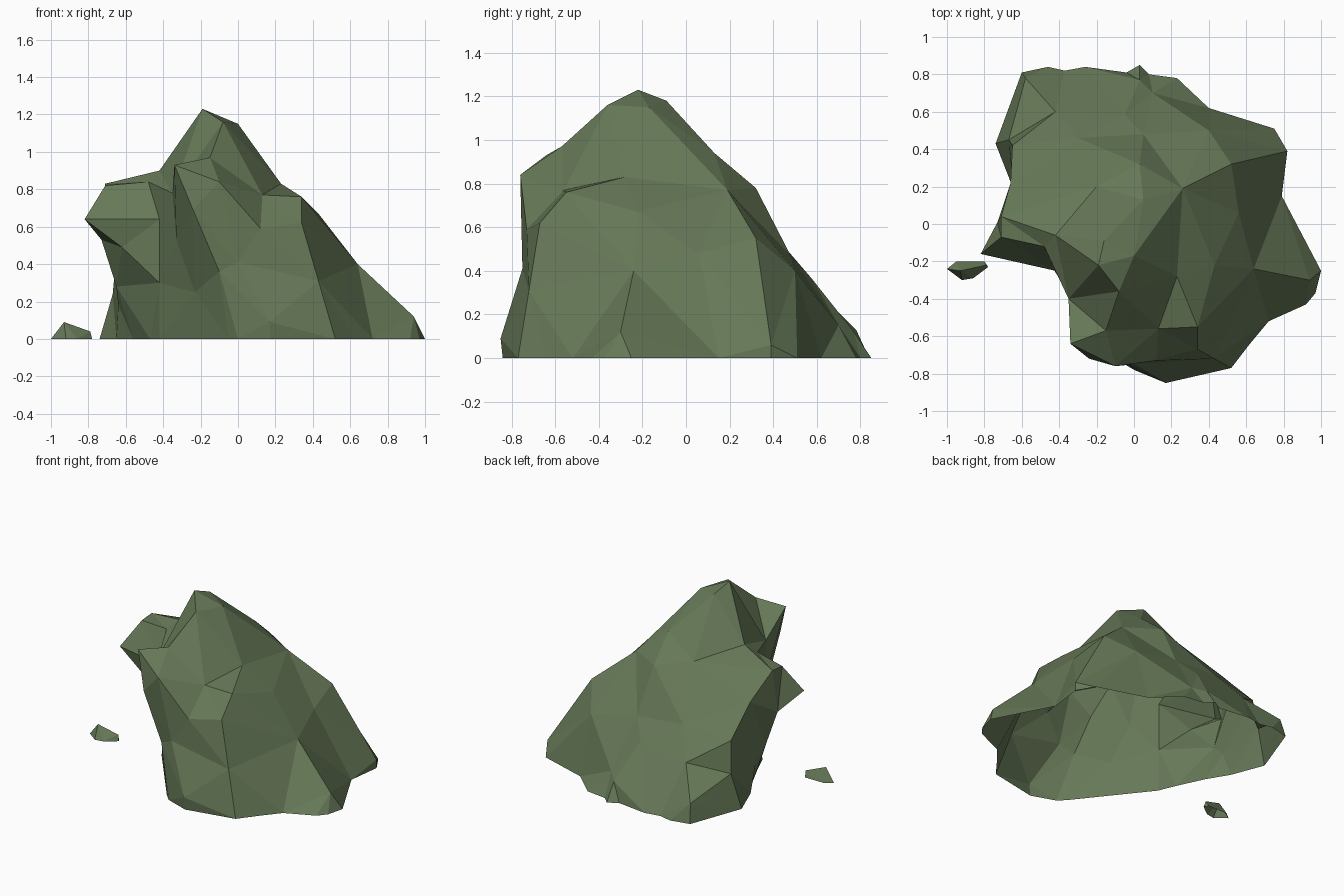
import bpy
import bmesh
from mathutils import Vector

cube = bpy.data.objects.get("Cube")
if cube:
    bpy.data.objects.remove(cube, do_unlink=True)


def make_material(name, colour):
    material = bpy.data.materials.new(name)
    material.use_nodes = True
    material.diffuse_color = colour
    shader = material.node_tree.nodes["Principled BSDF"]
    shader.inputs["Base Color"].default_value = colour
    shader.inputs["Roughness"].default_value = 0.9
    return material


def ground(outline):
    """Lift a flat outline into points on the ground."""
    return [(x, y, 0) for x, y in outline]


def wrap_rock(name, centre, ridges, material):
    """Stretch a faceted skin over ridge lines, open underneath.

    The corners are pushed onto a dome, joined there by a convex hull,
    and then moved back to their own places.
    """
    corners = [Vector(point) for ridge in ridges for point in ridge]
    bm = bmesh.new()
    verts = [bm.verts.new((corner - centre).normalized()) for corner in corners]
    bmesh.ops.convex_hull(bm, input=verts)
    for vert, corner in zip(verts, corners):
        vert.co = corner

    # Remove the underside
    underside = [face for face in bm.faces
                 if all(vert.co.z < 0.001 for vert in face.verts)]
    bmesh.ops.delete(bm, geom=underside, context="FACES")
    bmesh.ops.recalc_face_normals(bm, faces=bm.faces[:])
    if sum(face.normal.z * face.calc_area() for face in bm.faces) < 0:
        bmesh.ops.reverse_faces(bm, faces=bm.faces[:])

    mesh = bpy.data.meshes.new(name)
    bm.to_mesh(mesh)
    bm.free()
    mesh.materials.append(material)
    rock = bpy.data.objects.new(name, mesh)
    bpy.context.collection.objects.link(rock)
    return rock


moss_green = make_material("moss green stone", (0.133, 0.188, 0.095, 1))

# Footprint of the boulder
footprint = ground([
    (1, -.25), (.97, -.37), (.92, -.43), (.72, -.52), (.62, -.64),
    (.52, -.77), (.17, -.84), (0, -.78), (-.05, -.73), (-.42, -.26),
    (-.47, -.14), (-.56, .05), (-.65, .2), (-.74, .43), (-.6, .81),
    (-.46, .84), (-.37, .82), (-.26, .84), (-.04, .81), (.03, .85),
    (.08, .8), (.23, .78), (.4, .62), (.75, .51), (.82, .39), (.79, .15),
])

# Summit and the crest running backwards from it
summit = [
    (-.19, -.22, 1.23), (0, -.17, 1.15), (-.08, -.36, 1.16),
    (-.16, -.09, 1.18), (.05, .13, .94), (.03, .32, .78),
]

# Front spire, its overhang and the cliff below
spire = [
    (-.34, -.64, .93), (-.15, -.57, .97), (-.1, -.76, .84),
    (-.35, -.4, .78), (-.24, -.72, .69), (-.33, -.44, .53),
    (-.23, -.52, .25), (-.1, -.72, .36), (0, -.75, .41),
    (.43, -.72, .31), (.17, -.85, .09),
]

# Small ledge on the front
ledge = [
    (.13, -.56, .77), (.34, -.55, .76), (.34, -.67, .62), (.12, -.73, .59),
]

# Slopes falling to the +x side
side_slope = [
    (.23, -.28, .83), (.43, -.22, .67), (.64, -.24, .4), (.94, -.3, .12),
    (.56, .06, .48), (.26, .19, .77), (.52, .32, .55), (.4, .5, .4),
    (.82, .39, .06),
]

# Jutting shoulder on the -x side
shoulder = [
    (-.71, .04, .83), (-.71, -.07, .82), (-.48, -.12, .84), (-.42, -.06, .9),
    (-.82, -.16, .64), (-.42, -.25, .64), (-.62, -.17, .49), (-.73, .01, .53),
    (-.42, -.25, .3), (-.65, .03, .28), (-.64, .13, .18),
]

# Long slope at the back
back_slope = [
    (-.66, .22, .66), (-.65, .42, .46), (-.67, .45, .24), (-.58, .78, .13),
    (-.2, .2, .82), (-.3, .46, .5), (-.42, .6, .31), (.05, .48, .47),
    (-.05, .58, .36), (.1, .7, .15), (.03, .77, .12),
]

wrap_rock("boulder", Vector((.2, -.1, 0)),
          [footprint, summit, spire, ledge, side_slope, shoulder, back_slope],
          moss_green)

# Loose pebble beside the boulder
pebble_foot = ground([
    (-1, -.24), (-.92, -.3), (-.86, -.29), (-.78, -.23), (-.8, -.2), (-.95, -.2),
])
pebble_top = [(-.93, -.25, .09), (-.79, -.22, .04)]
wrap_rock("pebble", Vector((-.89, -.245, 0)), [pebble_foot, pebble_top], moss_green)
